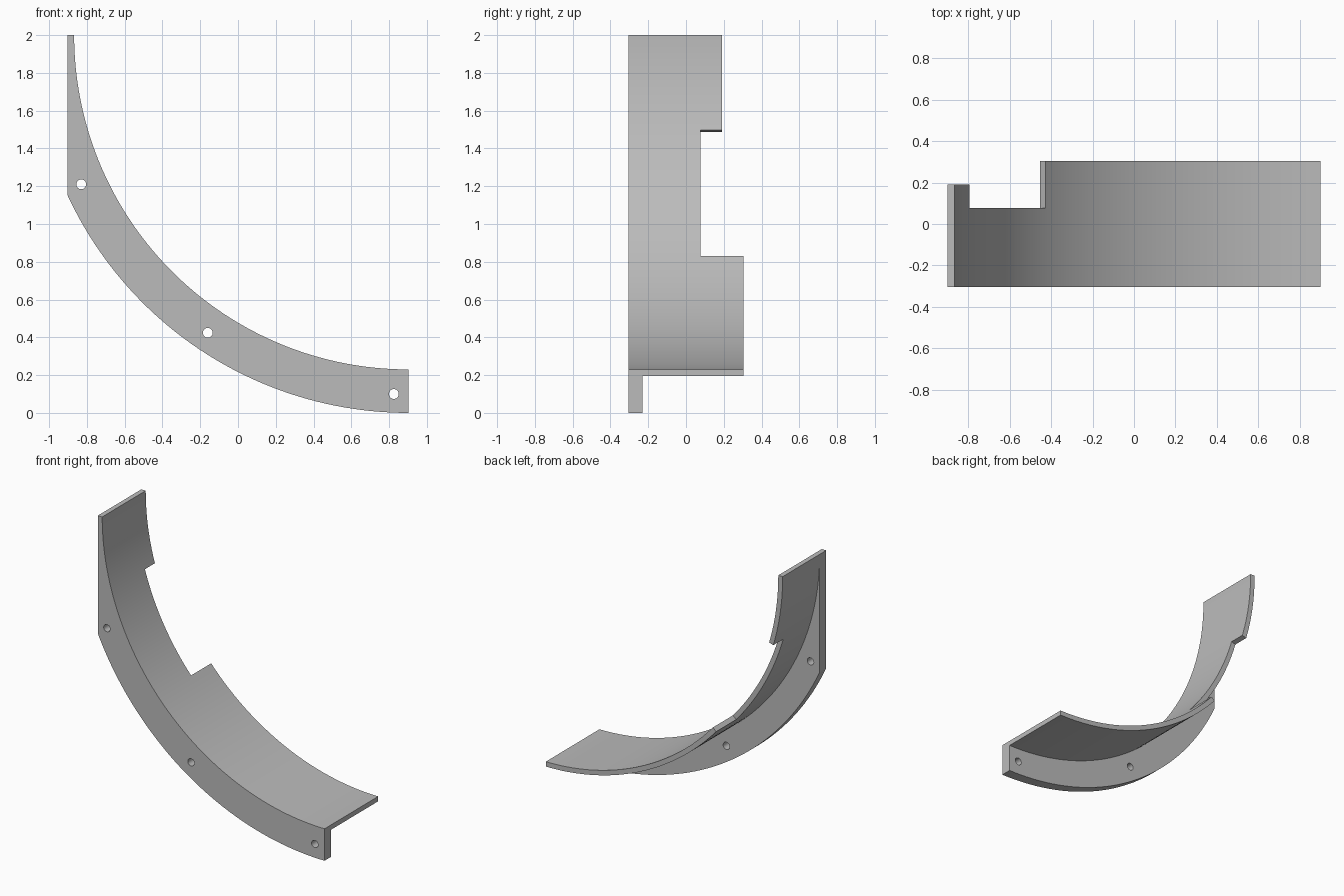
import bpy, bmesh
from math import radians, degrees, cos, sin, acos

cube = bpy.data.objects.get("Cube")
if cube:
    bpy.data.objects.remove(cube, do_unlink=True)

# Main dimensions
CX, TOP = 0.9025, 2.0
R_IN, R_OUT = 1.77, 1.805
R_FLANGE = 1.99
FRONT, FLANGE_BACK = -0.305, -0.23
WEB_BACK, UPPER_BACK, LOWER_BACK = 0.077, 0.19, 0.305
UPPER_CUT, LOWER_CUT = 16.5, 41.3   # degrees down from the upper end

grey = bpy.data.materials.new("plain_grey")
grey.use_nodes = True
colour = (0.5, 0.5, 0.5, 1)
grey.diffuse_color = colour
grey.node_tree.nodes["Principled BSDF"].inputs["Base Color"].default_value = colour


def arc(radius, stops, centre_z=TOP):
    """Points (x, z) along an arc, passing exactly through each stop angle."""
    angles = [stops[0]]
    for a, b in zip(stops, stops[1:]):
        n = max(2, round((b - a) / 1.4))
        angles += [a + (b - a) * i / n for i in range(1, n + 1)]
    return [(CX - radius * cos(radians(a)), centre_z - radius * sin(radians(a)))
            for a in angles]


def prism(name, profile, y0, y1):
    """Extrude an (x, z) outline along y."""
    bm = bmesh.new()
    face = bm.faces.new([bm.verts.new((x, y0, z)) for x, z in profile])
    new = bmesh.ops.extrude_face_region(bm, geom=[face])["geom"]
    verts = [v for v in new if isinstance(v, bmesh.types.BMVert)]
    bmesh.ops.translate(bm, verts=verts, vec=(0, y1 - y0, 0))
    bmesh.ops.recalc_face_normals(bm, faces=bm.faces)
    mesh = bpy.data.meshes.new(name)
    bm.to_mesh(mesh)
    bm.free()
    mesh.materials.append(grey)
    obj = bpy.data.objects.new(name, mesh)
    bpy.context.collection.objects.link(obj)
    return obj


def activate(obj):
    bpy.ops.object.select_all(action="DESELECT")
    obj.select_set(True)
    bpy.context.view_layer.objects.active = obj


def band(stops):
    return arc(R_IN, stops) + arc(R_OUT, stops)[::-1]


# Curved shell: a full-length web with a wider tab at each end
full = [0, UPPER_CUT, LOWER_CUT, 90]
shell = prism("curved_web", band(full), FLANGE_BACK, WEB_BACK)
upper = prism("upper_tab", band([0, UPPER_CUT]), WEB_BACK, UPPER_BACK)
lower = prism("lower_tab", band([LOWER_CUT, 90]), WEB_BACK, LOWER_BACK)

# Front flange, trimmed by a vertical left edge
start = degrees(acos((R_OUT) / R_FLANGE))
outline = (arc(R_IN, full) + arc(R_FLANGE, [start, 90], R_FLANGE)[::-1]
           + [(CX - R_OUT, TOP)])
flange = prism("front_flange", outline, FRONT, FLANGE_BACK)

# Screw holes through the flange
for x, z in [(-0.83, 1.21), (-0.16, 0.424), (0.825, 0.10)]:
    bpy.ops.mesh.primitive_cylinder_add(vertices=32, radius=0.026, depth=0.3,
                                        location=(x, FRONT, z),
                                        rotation=(radians(90), 0, 0))
    cutter = bpy.context.object
    cutter.hide_render = True
    cutter.data.materials.append(grey)
    activate(flange)
    mod = flange.modifiers.new("screw_hole", "BOOLEAN")
    mod.operation = "DIFFERENCE"
    mod.solver = "EXACT"
    mod.object = cutter
    bpy.ops.object.modifier_apply(modifier=mod.name)
    bpy.data.objects.remove(cutter, do_unlink=True)

for obj in (shell, upper, lower, flange):
    activate(obj)
    bpy.ops.object.shade_smooth_by_angle(angle=radians(20))
